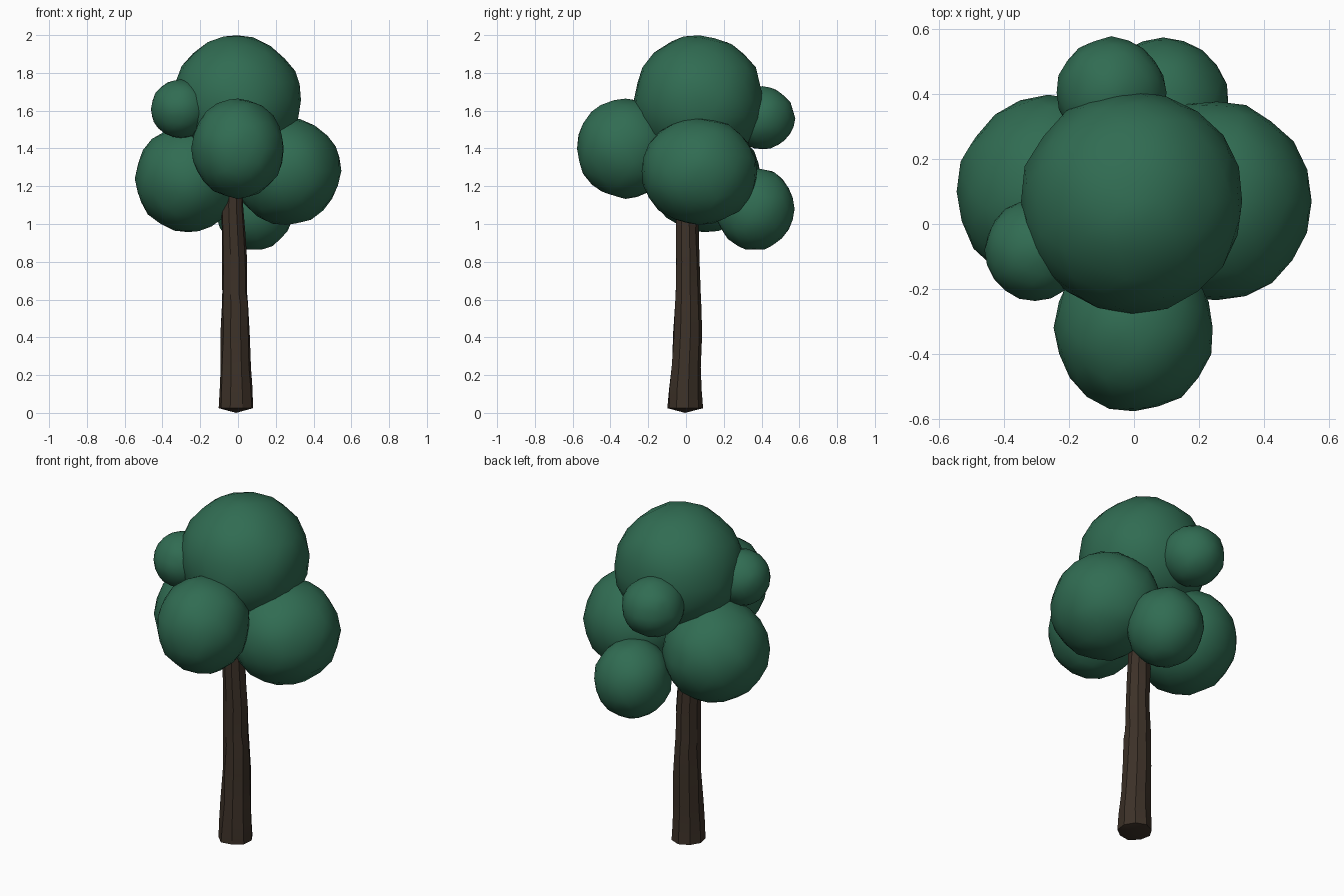
import bpy, bmesh, math, random
from mathutils import Vector, noise

if "Cube" in bpy.data.objects:
    bpy.data.objects.remove(bpy.data.objects["Cube"])

random.seed(4)


def material(name, rgb):
    m = bpy.data.materials.new(name)
    m.diffuse_color = (*rgb, 1)
    m.use_nodes = True
    m.node_tree.nodes["Principled BSDF"].inputs["Base Color"].default_value = m.diffuse_color
    return m


leaf = material("leaf green", (0.030, 0.150, 0.085))
bark = material("dark bark", (0.046, 0.031, 0.021))


def finish(bm, name, mat, angle):
    bmesh.ops.recalc_face_normals(bm, faces=bm.faces)
    me = bpy.data.meshes.new(name)
    bm.to_mesh(me)
    bm.free()
    me.materials.append(mat)
    me.shade_smooth()
    me.set_sharp_from_angle(angle=math.radians(angle))
    ob = bpy.data.objects.new(name, me)
    bpy.context.collection.objects.link(ob)
    return ob


# Foliage clumps: lumpy, slightly faceted balls (name, centre, radii)
clumps = [
    ("top_foliage", (-0.005, 0.07, 1.655), (0.345, 0.345, 0.345)),
    ("front_foliage", (0.0, -0.32, 1.40), (0.245, 0.26, 0.265)),
    ("right_foliage", (0.255, 0.07, 1.28), (0.29, 0.31, 0.285)),
    ("left_foliage", (-0.265, 0.10, 1.24), (0.28, 0.295, 0.285)),
    ("lower_back_foliage", (0.09, 0.365, 1.08), (0.205, 0.21, 0.22)),
    ("upper_back_foliage", (-0.07, 0.405, 1.56), (0.17, 0.17, 0.165)),
    ("small_left_foliage", (-0.305, -0.08, 1.61), (0.155, 0.155, 0.155)),
]
for name, c, r in clumps:
    bm = bmesh.new()
    bmesh.ops.create_icosphere(bm, subdivisions=3, radius=1)
    centre = Vector(c)
    for v in bm.verts:
        n = v.co.normalized()
        bump = noise.noise(n * 2.6 + centre * 9) * 0.035 + random.uniform(-0.012, 0.008)
        v.co = centre + Vector(n[i] * r[i] for i in range(3)) * (1 + bump)
    finish(bm, name, leaf, 24)

# Trunk: rings of (z, centre x, centre y, radius), flared foot, rough bark
rings = [
    (0.025, -0.010, -0.005, 0.094), (0.12, -0.010, -0.005, 0.089),
    (0.24, -0.012, 0.000, 0.081), (0.42, -0.014, 0.008, 0.076),
    (0.58, -0.015, 0.011, 0.072), (0.64, -0.020, 0.008, 0.067),
    (0.80, -0.018, 0.008, 0.066), (0.95, -0.025, 0.005, 0.062),
    (1.10, -0.030, 0.003, 0.060), (1.30, -0.020, 0.010, 0.052),
]
SIDES = 9
bm = bmesh.new()
loops = []
for z, x, y, r in rings:
    loop = []
    for i in range(SIDES):
        a = math.tau * i / SIDES + 0.2
        rr = r * random.uniform(0.95, 1.06)
        loop.append(bm.verts.new((x + rr * math.cos(a), y + rr * math.sin(a), z)))
    loops.append(loop)
for lo, hi in zip(loops, loops[1:]):
    for i in range(SIDES):
        j = (i + 1) % SIDES
        bm.faces.new((lo[i], lo[j], hi[j], hi[i]))
bm.faces.new(loops[-1])
# Shallow bulge under the foot
foot = bm.verts.new((-0.01, -0.005, 0.0))
for i in range(SIDES):
    bm.faces.new((loops[0][(i + 1) % SIDES], loops[0][i], foot))
finish(bm, "trunk", bark, 30)
